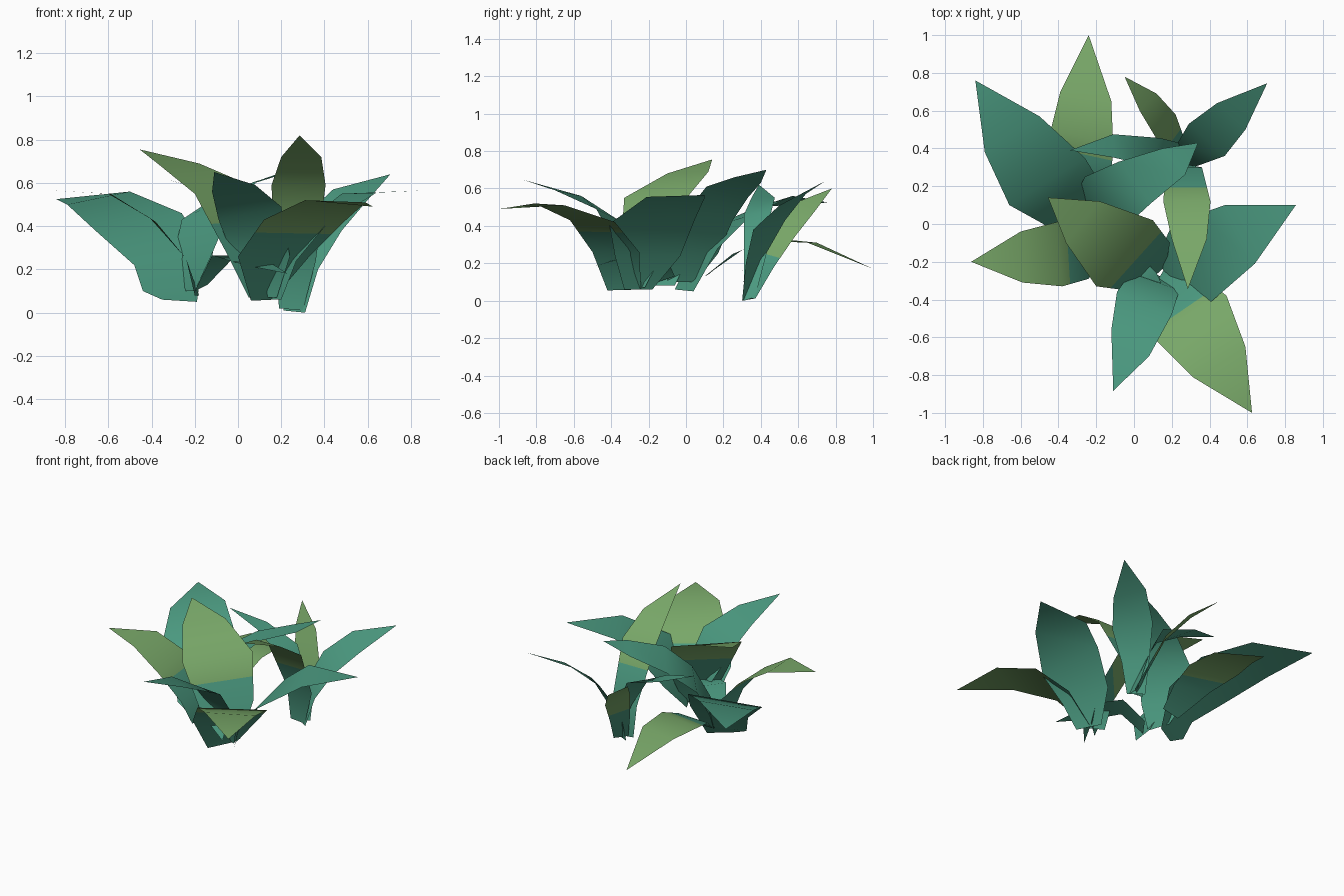
import bpy
from mathutils import Vector


def material(name, rgb):
    m = bpy.data.materials.new(name)
    m.diffuse_color = (*rgb, 1)
    return m


TEAL = material("teal green", (0.07, 0.32, 0.215))
GREEN = material("light leaf green", (0.19, 0.39, 0.14))


def leaf(name, left, right, tip, split=None):
    """Thin blade between two edge curves (base to shoulder), closed at a tip.
    Beyond row number 'split' the blade turns light green."""
    rows = [(i, Vector(a), Vector(b)) for i, (a, b) in enumerate(zip(left, right))]
    if split is not None:
        i, f = int(split), split - int(split)
        rows.insert(i + 1, (split, rows[i][1].lerp(rows[i + 1][1], f),
                            rows[i][2].lerp(rows[i + 1][2], f)))
    verts = [p for r in rows for p in r[1:]] + [Vector(tip)]
    n = len(rows)
    faces = [(2 * k, 2 * k + 1, 2 * k + 3, 2 * k + 2) for k in range(n - 1)]
    faces.append((2 * n - 2, 2 * n - 1, 2 * n))
    # keep the upper side facing up
    a, b, c = verts[2 * n - 2], verts[2 * n - 1], verts[2 * n]
    if (b - a).cross(c - a).z < 0:
        faces = [f[::-1] for f in faces]
    me = bpy.data.meshes.new(name)
    me.from_pydata(verts, [], faces)
    me.materials.append(TEAL)
    me.materials.append(GREEN)
    for k, p in enumerate(me.polygons):
        p.use_smooth = True
        p.material_index = int(split is not None and rows[k][0] >= split)
    ob = bpy.data.objects.new(name, me)
    bpy.context.collection.objects.link(ob)


# left clump
leaf("left_clump_back_leaf",
     [(-.28, .1, .13), (-.38, .3, .27), (-.44, .5, .33), (-.39, .7, .31)],
     [(-.14, .12, .14), (-.12, .25, .25), (-.11, .42, .32), (-.12, .65, .31)],
     (-.24, 1.0, .17), 1.5)
leaf("left_clump_wide_leaf",
     [(-.35, -.06, .06), (-.44, -.04, .1), (-.48, 0, .22), (-.66, .1, .38), (-.79, .38, .5)],
     [(-.19, .04, .05), (-.18, .08, .12), (-.15, .17, .28), (-.26, .35, .46), (-.5, .57, .56)],
     (-.84, .76, .525))
leaf("left_clump_side_leaf",
     [(-.2, -.22, .08), (-.24, -.29, .25), (-.38, -.33, .42), (-.59, -.31, .55)],
     [(-.18, -.06, .08), (-.24, .02, .25), (-.41, .01, .44), (-.6, -.04, .55)],
     (-.862, -.2, .565), 1.7)
leaf("left_clump_inner_leaf",
     [(-.25, .05, .1), (-.3, .17, .25), (-.26, .25, .43), (-.08, .33, .55), (.15, .4, .63)],
     [(-.2, -.1, .1), (-.13, -.08, .25), (-.04, -.01, .46), (.09, .11, .61), (.27, .26, .66)],
     (.34, .43, .70))
leaf("left_clump_low_leaf",
     [(-.14, -.06, .13), (-.01, -.12, .265), (.12, -.26, .25)],
     [(-.2, -.15, .1), (-.12, -.27, .265), (.03, -.38, .22)],
     (.23, -.5, .18))

# back right clump
leaf("back_clump_arching_leaf",
     [(.3, .31, 0), (.2, .31, .25), (.07, .31, .46), (-.1, .35, .55)],
     [(.28, .37, .02), (.24, .43, .25), (.14, .455, .47), (-.11, .475, .55)],
     (-.34, .39, .62))
leaf("back_clump_narrow_leaf",
     [(.23, .31, .02), (.18, .36, .2), (.12, .45, .4), (.03, .6, .53)],
     [(.3, .37, .01), (.26, .47, .18), (.22, .58, .34), (.12, .69, .48)],
     (-.05, .78, .6), 1.3)
leaf("back_clump_right_leaf",
     [(.21, .36, .01), (.22, .41, .22), (.29, .53, .43), (.44, .64, .57)],
     [(.31, .3, 0), (.37, .32, .2), (.48, .36, .38), (.59, .5, .51)],
     (.705, .745, .64))
leaf("back_clump_tall_leaf",
     [(.19, .31, .02), (.17, .3, .24), (.155, .12, .59), (.2, -.08, .72)],
     [(.3, .31, .01), (.36, .3, .24), (.405, .12, .59), (.385, -.08, .72)],
     (.285, -.345, .82), 1.6)

# front clump
leaf("front_clump_upright_leaf",
     [(.05, -.33, .07), (-.05, -.35, .27), (-.2, -.33, .55), (-.36, -.1, .68)],
     [(.17, -.22, .07), (.19, -.1, .3), (.1, .02, .57), (-.18, .12, .69)],
     (-.455, .14, .755), 1.5)
leaf("front_clump_middle_leaf",
     [(.05, -.23, .07), (-.02, -.26, .25), (-.09, -.36, .43), (-.12, -.56, .56)],
     [(.18, -.3, .07), (.24, -.35, .26), (.2, -.48, .49), (.08, -.7, .59)],
     (-.11, -.883, .65))
leaf("front_clump_drooping_leaf",
     [(.06, -.42, .055), (0, -.5, .26), (.12, -.62, .43), (.31, -.81, .52)],
     [(.16, -.24, .06), (.33, -.25, .26), (.49, -.38, .42), (.59, -.65, .51)],
     (.625, -1.0, .49), 1.65)
leaf("front_clump_right_leaf",
     [(.12, -.18, .06), (.19, -.03, .24), (.34, .05, .44), (.48, .1, .55)],
     [(.2, -.33, .06), (.27, -.38, .24), (.41, -.41, .41), (.64, -.21, .555)],
     (.857, .1, .565))
